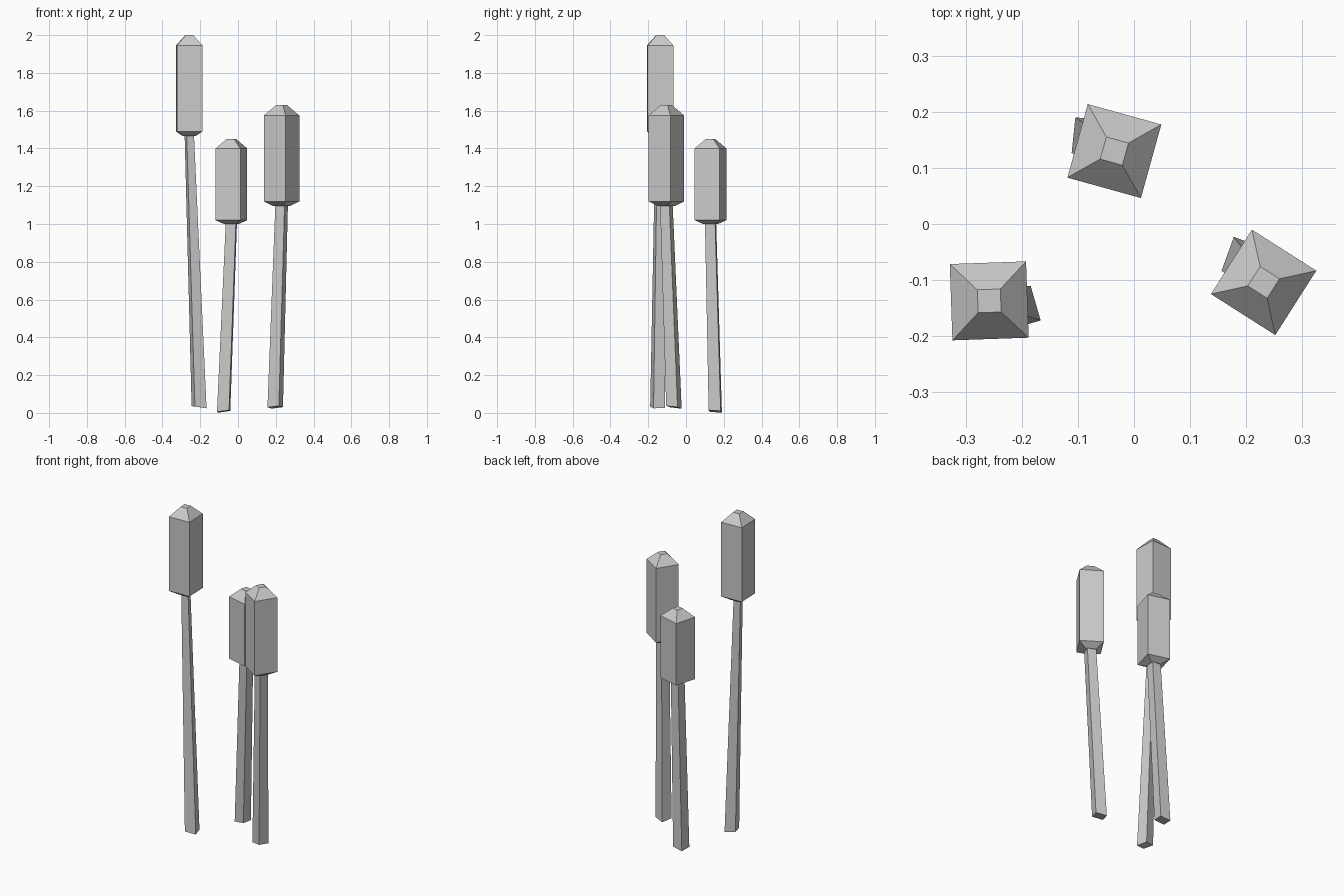
import bpy
import bmesh
from math import radians
from mathutils import Matrix, Vector

cube = bpy.data.objects.get("Cube")
if cube:
    bpy.data.objects.remove(cube, do_unlink=True)

grey = bpy.data.materials.new("plain_grey")
grey.use_nodes = True
grey.diffuse_color = (0.6, 0.6, 0.6, 1)
grey.node_tree.nodes["Principled BSDF"].inputs["Base Color"].default_value = (0.6, 0.6, 0.6, 1)


def square_loft(name, rings):
    """Loft square rings: (centre, half width, turn in degrees, slope in x and y)."""
    bm = bmesh.new()
    loops = []
    for centre, half, turn, slope in rings:
        spin = Matrix.Rotation(radians(turn), 3, 'Z')
        loop = []
        for sx, sy in ((-1, -1), (1, -1), (1, 1), (-1, 1)):
            p = spin @ Vector((sx * half, sy * half, 0))
            p.z = p.x * slope[0] + p.y * slope[1]
            loop.append(bm.verts.new(p + Vector(centre)))
        loops.append(loop)
    for low, high in zip(loops, loops[1:]):
        for i in range(4):
            j = (i + 1) % 4
            bm.faces.new((low[i], low[j], high[j], high[i]))
    bm.faces.new(loops[0][::-1])
    bm.faces.new(loops[-1])
    bmesh.ops.recalc_face_normals(bm, faces=bm.faces)
    mesh = bpy.data.meshes.new(name)
    bm.to_mesh(mesh)
    bm.free()
    mesh.materials.append(grey)
    bpy.context.collection.objects.link(bpy.data.objects.new(name, mesh))


def reed(name, head, head_turn, heights, foot, stem_turn, stem_half, slope):
    flat = (0, 0)
    x, y = head
    z0, z1, z2, z3 = heights
    # Tapering, leaning stem
    square_loft(name + "_stem", [
        (foot, 0.032, stem_turn, slope),
        ((x, y, z0 + 0.01), stem_half, stem_turn, flat)])
    # Seed head with chamfered ends
    square_loft(name + "_head", [
        ((x, y, z0), 0.032, head_turn, flat),
        ((x, y, z1), 0.068, head_turn, flat),
        ((x, y, z2), 0.068, head_turn, flat),
        ((x, y, z3), 0.0205, head_turn, flat)])


reed("tall_reed", (-0.258, -0.137), 2, (1.465, 1.49, 1.945, 2.0),
     (-0.206, -0.150, 0.03), 16, 0.02, (-0.15, 0))
reed("short_reed", (-0.035, 0.13), -15.5, (1.0, 1.02, 1.40, 1.45),
     (-0.076, 0.155, 0.008), -6, 0.027, (0.14, -0.08))
reed("middle_reed", (0.231, -0.104), -32.5, (1.095, 1.12, 1.575, 1.63),
     (0.197, -0.064, 0.03), -20, 0.026, (0.08, -0.15))
